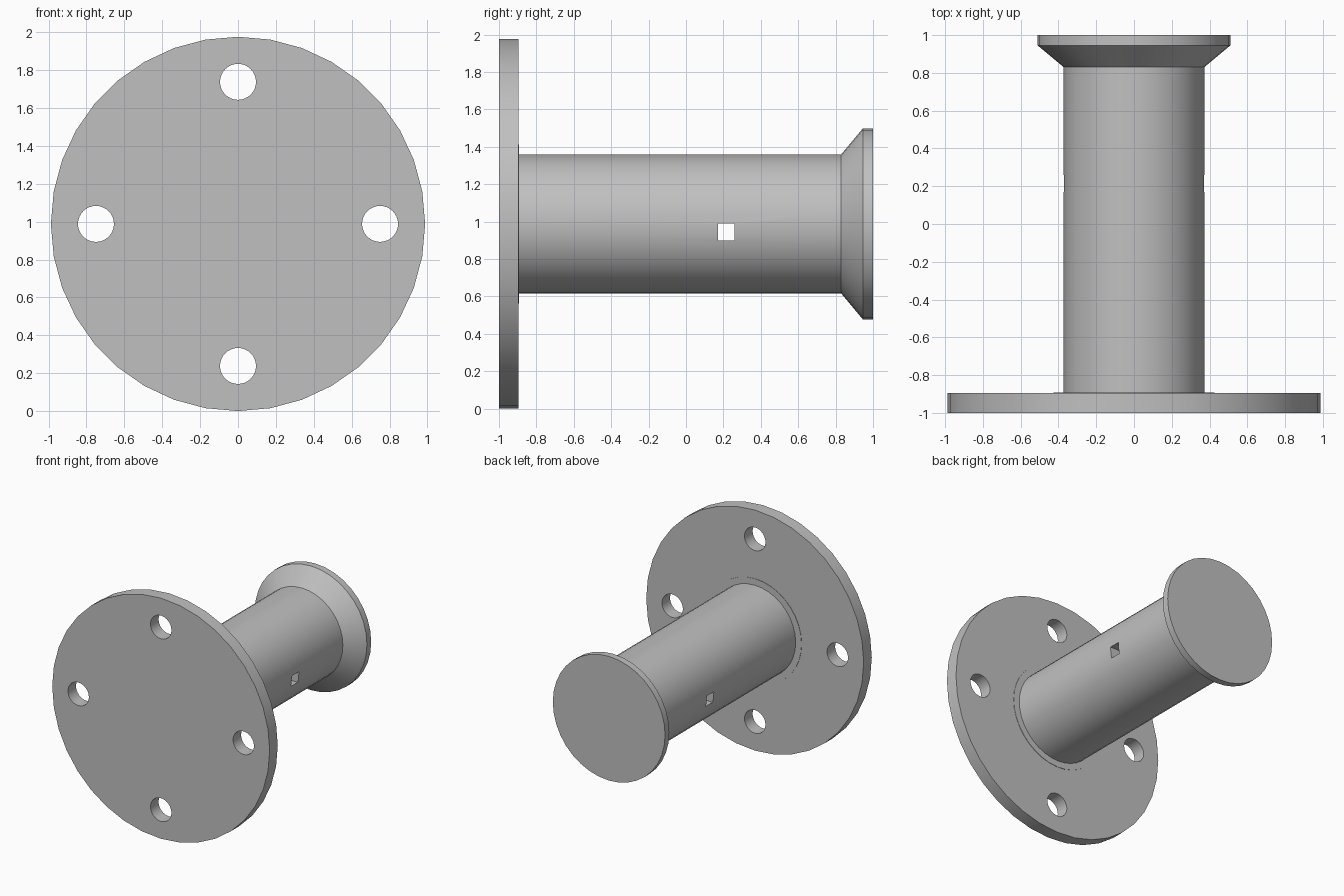
import bpy
import bmesh
from math import cos, sin, tau, radians
from mathutils import Matrix

if "Cube" in bpy.data.objects:
    bpy.data.objects.remove(bpy.data.objects["Cube"])

SIDES = 36
AXIS_Z = 0.988
FLANGE_BACK = -0.895

grey = bpy.data.materials.new("plain_grey")
grey.use_nodes = True
grey.diffuse_color = (0.53, 0.53, 0.53, 1)
grey.node_tree.nodes["Principled BSDF"].inputs["Base Color"].default_value = grey.diffuse_color


def add_object(name, bm):
    bmesh.ops.recalc_face_normals(bm, faces=bm.faces)
    mesh = bpy.data.meshes.new(name)
    bm.to_mesh(mesh)
    bm.free()
    obj = bpy.data.objects.new(name, mesh)
    mesh.materials.append(grey)
    bpy.context.collection.objects.link(obj)
    return obj


def turned(name, profile, sides=SIDES, x=0, z=AXIS_Z):
    """Solid of revolution about a y-parallel axis; profile is (y, radius)."""
    bm = bmesh.new()
    rings = [[bm.verts.new((x + r * sin(tau * i / sides), y, z + r * cos(tau * i / sides)))
              for i in range(sides)] for y, r in profile]
    for a, b in zip(rings, rings[1:]):
        for i in range(sides):
            j = (i + 1) % sides
            bm.faces.new((a[i], a[j], b[j], b[i]))
    bm.faces.new(rings[0])
    bm.faces.new(rings[-1])
    return add_object(name, bm)


def cut(obj, cutter):
    mod = obj.modifiers.new("cut", 'BOOLEAN')
    mod.operation = 'DIFFERENCE'
    mod.solver = 'EXACT'
    mod.object = cutter
    bpy.ops.object.select_all(action='DESELECT')
    bpy.context.view_layer.objects.active = obj
    obj.select_set(True)
    bpy.ops.object.modifier_apply(modifier=mod.name)
    bpy.data.objects.remove(cutter)


def smooth(obj):
    bpy.ops.object.select_all(action='DESELECT')
    bpy.context.view_layer.objects.active = obj
    obj.select_set(True)
    bpy.ops.object.shade_smooth_by_angle(angle=radians(30))


# Mounting flange with four bolt holes
flange = turned("mounting_flange", [(-1, AXIS_Z), (FLANGE_BACK, AXIS_Z)])
for k in range(4):
    a = tau * k / 4
    cut(flange, turned("bolt_hole_cutter", [(-1.2, 0.095), (-0.7, 0.095)], 32,
                       0.75 * sin(a), AXIS_Z + 0.75 * cos(a)))
smooth(flange)

# Thin seat ring where the post meets the flange
seat = turned("seat_ring", [(FLANGE_BACK - 0.02, 0.425), (FLANGE_BACK + 0.003, 0.425)])
smooth(seat)

# Post flaring into the end cap, with a square cross hole
post = turned("post_and_cap", [(FLANGE_BACK - 0.03, 0.372), (0.83, 0.372), (0.945, 0.51), (1, 0.51)])
bm = bmesh.new()
bmesh.ops.create_cube(bm, size=1, matrix=Matrix.Translation((0, 0.215, 0.945))
                      @ Matrix.Diagonal((1.4, 0.09, 0.09, 1)))
cut(post, add_object("cross_hole_cutter", bm))
smooth(post)
